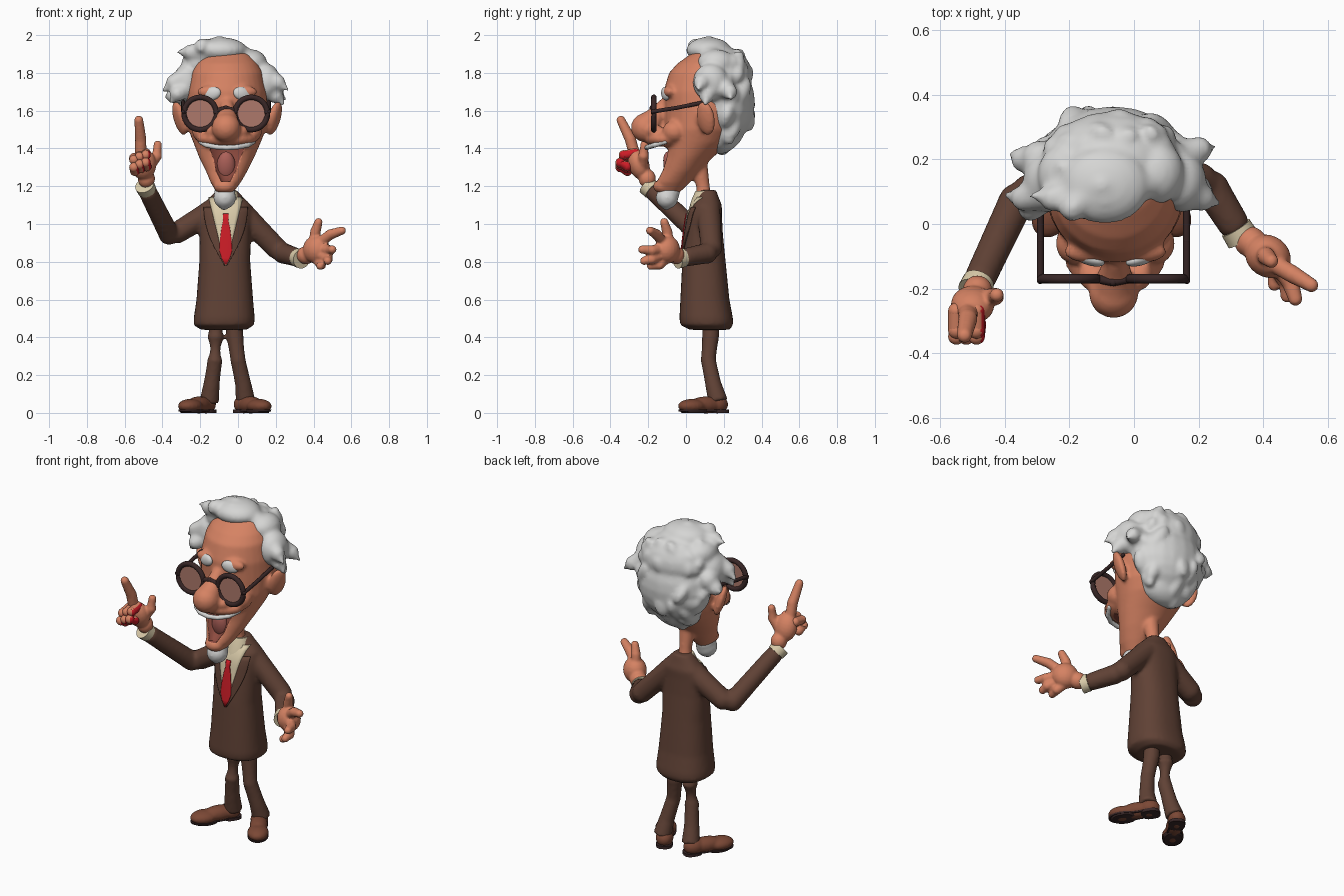
import bpy, bmesh, math, random
from mathutils import Vector, Matrix, Euler

if "Cube" in bpy.data.objects:
    bpy.data.objects.remove(bpy.data.objects["Cube"])

random.seed(4)

def mat(name, r, g, b):
    m = bpy.data.materials.new(name)
    m.diffuse_color = (r, g, b, 1)
    m.use_nodes = True
    m.node_tree.nodes["Principled BSDF"].inputs["Base Color"].default_value = m.diffuse_color
    return m

SKIN = mat("skin", .67, .225, .125)
HAIR = mat("white_hair", .67, .67, .66)
SUIT = mat("suit_brown", .118, .054, .036)
SHOE = mat("shoe_brown", .2, .065, .036)
SHIRT = mat("shirt_cream", .7, .6, .4)
TIE = mat("tie_red", .6, .012, .02)
DARK = mat("dark_frame", .04, .02, .02)
TONGUE = mat("tongue_pink", .42, .12, .1)
MOUTH = mat("mouth_inside", .27, .07, .05)
LENS = mat("lens_tint", .42, .19, .145)

def ell(bm, c, r, rot=(0, 0, 0)):
    m = Matrix.Translation(c) @ Euler(rot).to_matrix().to_4x4() @ Matrix.Diagonal((*r, 1))
    bmesh.ops.create_uvsphere(bm, u_segments=20, v_segments=12, radius=1, matrix=m)

def skin_rings(bm, rings):
    vs = [[bm.verts.new(p) for p in ring] for ring in rings]
    n = len(vs[0])
    for a, b in zip(vs, vs[1:]):
        for i in range(n):
            bm.faces.new((a[i], a[(i + 1) % n], b[(i + 1) % n], b[i]))
    bm.faces.new(vs[0][::-1])
    bm.faces.new(vs[-1])

def loft(bm, rows, n=2.0, seg=32):
    """Stack of superellipses: rows are (z, cx, cy, rx, ry)."""
    def pt(a, z, cx, cy, rx, ry):
        c, s = math.cos(a), math.sin(a)
        f = lambda v: math.copysign(abs(v) ** (2 / n), v)
        return cx + rx * f(c), cy + ry * f(s), z
    skin_rings(bm, [[pt(math.tau * i / seg, *r) for i in range(seg)] for r in rows])

def tube(bm, pts, radii, round_ends=True, seg=14):
    pts = [Vector(p) for p in pts]
    if not isinstance(radii, (list, tuple)):
        radii = [radii] * len(pts)
    rings = []
    for i, p in enumerate(pts):
        t = pts[min(i + 1, len(pts) - 1)] - pts[max(i - 1, 0)]
        q = t.to_track_quat('Z', 'Y')
        rings.append([p + q @ Vector((math.cos(a), math.sin(a), 0)) * radii[i]
                      for a in (math.tau * k / seg for k in range(seg))])
    skin_rings(bm, rings)
    if round_ends:
        for p, r in zip(pts, radii):
            ell(bm, p, (r, r, r))

def finish(bm, name, mats, voxel=0, smooth=3, angle=50):
    bmesh.ops.recalc_face_normals(bm, faces=bm.faces)
    me = bpy.data.meshes.new(name)
    bm.to_mesh(me)
    bm.free()
    ob = bpy.data.objects.new(name, me)
    bpy.context.collection.objects.link(ob)
    for m in mats:
        me.materials.append(m)
    for p in me.polygons:
        p.use_smooth = True
    me.set_sharp_from_angle(angle=math.radians(angle))
    if voxel:
        r = ob.modifiers.new("merge", 'REMESH')
        r.mode, r.voxel_size, r.use_smooth_shade = 'VOXEL', voxel, True
        s = ob.modifiers.new("soften", 'SMOOTH')
        s.factor, s.iterations = .5, smooth
    return ob

CX = -.058  # middle of the face

# Head: skull and jaw loft, nose, muzzle, cheeks, chin, ears, neck
bm = bmesh.new()
loft(bm, [(1.16, -.07, -.09, .04, .05), (1.22, -.065, -.07, .08, .09), (1.28, -.06, -.03, .11, .105),
          (1.35, -.06, .01, .145, .13), (1.43, CX, .055, .178, .175), (1.5, CX, .08, .205, .195),
          (1.6, CX, .1, .215, .215), (1.7, CX, .1, .21, .22), (1.8, CX, .1, .19, .19),
          (1.85, -.06, .11, .165, .155), (1.9, -.06, .12, .12, .095), (1.93, -.06, .12, .05, .05)])
tube(bm, [(CX, -.1, 1.65), (CX, -.15, 1.58), (-.063, -.215, 1.51)], [.03, .05, .077])
ell(bm, (CX, -.095, 1.45), (.16, .125, .055))
ell(bm, (-.07, -.12, 1.2), (.06, .055, .04))
for s in (-1, 1):
    ell(bm, (CX + s * .075, -.16, 1.49), (.04, .045, .036))
    ell(bm, (CX + s * .125, -.06, 1.49), (.06, .065, .06))
    ell(bm, (CX + s * .08, -.085, 1.7), (.08, .036, .035))
    ell(bm, (CX + s * .25, .105, 1.56), (.027, .053, .095), (0, s * .3, s * -.5))
tube(bm, [(-.06, .1, 1.08), (-.06, .09, 1.2), (-.06, .06, 1.36)], [.045, .036, .05])
head = finish(bm, "head", [SKIN, MOUTH], .011)

# Mouth opening cut out of the head
bm = bmesh.new()
loft(bm, [(1.225, -.065, -.165, .025, .035), (1.28, -.065, -.16, .06, .08), (1.34, -.06, -.17, .09, .1),
          (1.39, CX, -.18, .125, .12), (1.41, CX, -.18, .12, .115)])
for f in bm.faces:
    f.material_index = 1
cutter = finish(bm, "mouth_cutter", [SKIN, MOUTH])
cutter.hide_render = True
cutter.hide_set(True)
b = head.modifiers.new("mouth", 'BOOLEAN')
b.operation, b.object, b.solver = 'DIFFERENCE', cutter, 'EXACT'

bm = bmesh.new()
ell(bm, (-.063, -.082, 1.305), (.05, .036, .08), (.2, 0, 0))
finish(bm, "tongue", [TONGUE])

bm = bmesh.new()
tube(bm, [(CX + x, y, z) for x, y, z in ((-.14, -.11, 1.435), (-.11, -.165, 1.418), (-.06, -.198, 1.408),
     (0, -.208, 1.404), (.06, -.198, 1.408), (.11, -.165, 1.418), (.14, -.11, 1.435))], .014)
finish(bm, "teeth", [HAIR], .007, 2)

# Beard and eyebrows
bm = bmesh.new()
tube(bm, [(-.07, -.085, 1.175), (-.07, -.1, 1.14), (-.075, -.105, 1.09)], [.055, .06, .02])
finish(bm, "beard", [HAIR], .01)
for s in (-1, 1):
    bm = bmesh.new()
    ell(bm, (CX + s * .08, -.108, 1.69), (.05, .02, .035), (0, s * .25, s * .3))
    finish(bm, "eyebrow", [HAIR])

# Hair: big masses, seeded clumps and loose wisps
bm = bmesh.new()
for c, r in (((-.065, .2, 1.645), (.225, .165, .22)), ((-.065, .19, 1.79), (.21, .16, .15)),
             ((-.09, .12, 1.92), (.14, .12, .068)), ((-.065, .18, 1.47), (.155, .095, .1)),
             ((-.27, .13, 1.75), (.075, .095, .1)), ((.15, .13, 1.75), (.075, .095, .1)),
             ((-.215, .15, 1.85), (.085, .1, .075)), ((.07, .16, 1.85), (.085, .1, .075))):
    ell(bm, c, r)
for i in range(34):
    d = Vector((random.uniform(-1, 1), random.uniform(-.1, 1), random.uniform(-1, 1))).normalized()
    p = Vector((-.065 + d.x * .2, .2 + d.y * .13, 1.67 + d.z * .23))
    ell(bm, p, (random.uniform(.04, .06), .04, random.uniform(.06, .1)),
        (random.uniform(-.8, .8), random.uniform(-.8, .8), random.uniform(0, 3)))
for a, c, e in (((-.27, .1, 1.78), (-.34, .08, 1.75), (-.4, .09, 1.7)),
                ((-.29, .2, 1.72), (-.34, .2, 1.68), (-.385, .22, 1.67)),
                ((-.27, .1, 1.72), (-.32, .05, 1.69), (-.36, .05, 1.64)),
                ((-.18, .1, 1.9), (-.25, .08, 1.91), (-.32, .09, 1.91)),
                ((-.14, .1, 1.92), (-.19, .05, 1.94), (-.2, .01, 1.92)),
                ((-.1, .12, 1.935), (-.09, .08, 1.945), (-.03, .05, 1.92)),
                ((.03, .13, 1.88), (.08, .14, 1.85), (.12, .1, 1.82)),
                ((.15, .12, 1.78), (.21, .08, 1.75), (.265, .06, 1.71)),
                ((.15, .2, 1.72), (.2, .23, 1.7), (.25, .24, 1.66)),
                ((.15, .14, 1.73), (.2, .11, 1.68), (.245, .1, 1.63))):
    tube(bm, [a, c, e], [.06, .042, .008])
finish(bm, "hair", [HAIR], .012, 5)

# Glasses: two rims, bridge, temples and lenses
bm = bmesh.new()
for x, tx in ((-.2, -.29), (.07, .163)):
    tube(bm, [(x + .086 * math.cos(a), -.17, 1.585 + .086 * math.sin(a))
              for a in (math.tau * i / 32 for i in range(34))], .015, False, 10)
    tube(bm, [(tx, -.175, 1.595), (tx, -.05, 1.615), (tx, .1, 1.645)], .011, True, 10)
tube(bm, [(-.115, -.17, 1.6), (-.065, -.18, 1.615), (-.015, -.17, 1.6)], .013, True, 10)
finish(bm, "glasses_frame", [DARK], 0, 0, 80)
for x in (-.2, .07):
    bm = bmesh.new()
    bmesh.ops.create_cone(bm, cap_ends=True, segments=32, radius1=.083, radius2=.083, depth=.006,
                          matrix=Matrix.Translation((x, -.17, 1.585)) @ Matrix.Rotation(math.pi / 2, 4, 'X'))
    finish(bm, "lens", [LENS])

# Jacket: torso loft merged with both sleeves
TORSO = [(.44, -.075, .125, .12, .105), (.465, -.075, .11, .16, .14), (.5, -.073, .107, .162, .142),
         (.6, -.07, .1, .15, .13),
         (.8, -.07, .095, .135, .115), (.95, -.068, .095, .135, .1), (1.05, -.065, .1, .138, .09),
         (1.1, -.06, .11, .13, .08), (1.14, -.06, .115, .09, .058), (1.18, -.06, .115, .052, .045)]
ARMS = [((-.15, .11, 1.06), (-.32, .1, .955), (-.365, .07, .945), (-.475, -.165, 1.165)),
        ((.02, .12, 1.06), (.2, .135, .875), (.24, .11, .845), (.305, .005, .825))]
bm = bmesh.new()
loft(bm, TORSO, 2.4)
for arm in ARMS:
    tube(bm, arm, [.064, .058, .056, .05])
finish(bm, "jacket", [SUIT], .012)

def torso_front(x, z):
    for a, b in zip(TORSO, TORSO[1:]):
        if z <= b[0]:
            t = (z - a[0]) / (b[0] - a[0])
            cx, cy, rx, ry = (a[i] + (b[i] - a[i]) * t for i in range(1, 5))
            d = min(abs(x - cx) / rx, .97)
            return cy - ry * (1 - d ** 2.4) ** (1 / 2.4)

def plate(name, rows, m, lift):
    """Thin sheet laid on the jacket front: rows are (z, left x, right x)."""
    bm = bmesh.new()
    grid = [[bm.verts.new((x, torso_front(x, z) - lift, z)) for x in
             (l + (r - l) * i / 8 for i in range(9))] for z, l, r in rows]
    for a, b in zip(grid, grid[1:]):
        for i in range(8):
            bm.faces.new((a[i], a[i + 1], b[i + 1], b[i]))
    ob = finish(bm, name, [m])
    s = ob.modifiers.new("thickness", 'SOLIDIFY')
    s.thickness, s.offset = .006, 0

# Shirt front, tie and lapels
V = lambda z: .003 + .085 * (z - .78) / .35
ZS = [.78 + .36 * i / 14 for i in range(15)]
TX = -.065
plate("shirt_front", [(z, TX - V(z), TX + V(z)) for z in ZS], SHIRT, .004)
plate("tie", [(z, TX - w, TX + w) for z, w in ((.785, .003), (.82, .022), (.86, .034), (.92, .03), (.98, .022),
                                                (1.02, .013), (1.03, .015), (1.055, .015))], TIE, .011)
for s in (-1, 1):
    plate("lapel", [(z, TX + s * V(z), TX + s * (V(z) + .004 + .045 * math.sin(math.pi * min(1, (z - .78) / .42))))
                    for z in ZS[:13]], SUIT, .006)

bm = bmesh.new()
loft(bm, [(1.08, -.062, .085, .08, .07), (1.13, -.06, .092, .07, .062), (1.175, -.06, .1, .054, .05)])
finish(bm, "shirt_collar", [SHIRT])

# Shirt cuffs
for *_, el, wr in ARMS:
    d = (Vector(wr) - Vector(el)).normalized()
    bm = bmesh.new()
    tube(bm, [Vector(wr) + d * .02, Vector(wr) + d * .062], [.05, .052], False, 20)
    finish(bm, "cuff", [SHIRT])

# Hands: palm plus rounded fingers
def hand(name, palm, fingers):
    bm = bmesh.new()
    for c, r, rot in palm:
        ell(bm, c, r, rot)
    for f in fingers:
        tube(bm, f[:-1], [f[-1] * 1.08] * (len(f) - 2) + [f[-1] * .85])
    finish(bm, name, [SKIN], .007)

hand("raised_hand", [((-.5, -.25, 1.315), (.068, .055, .085), (.35, 0, 0)), ((-.485, -.205, 1.24), (.046, .046, .05), (0, 0, 0))],
     [((-.515, -.27, 1.36), (-.515, -.295, 1.45), (-.525, -.345, 1.55), .028),
      ((-.47, -.23, 1.3), (-.43, -.225, 1.36), (-.425, -.22, 1.42), .026)])
hand("open_hand", [((.415, -.1, .865), (.075, .065, .075), (0, 0, -.6)), ((.36, -.055, .835), (.05, .048, .048), (0, 0, 0))],
     [((.4, -.09, .89), (.41, -.1, .96), (.426, -.115, 1.01), .026),
      ((.43, -.12, .9), (.49, -.155, .945), (.55, -.19, .965), .026),
      ((.44, -.12, .87), (.485, -.18, .86), (.5, -.232, .865), .026),
      ((.43, -.12, .84), (.475, -.18, .815), (.475, -.222, .805), .026),
      ((.41, -.1, .82), (.44, -.14, .785), (.435, -.187, .778), .025)])

# Curled fingers, red on the side turned inward
for x, z in ((-.55, 1.32), (-.52, 1.335), (-.488, 1.345)):
    bm = bmesh.new()
    tube(bm, [(x, -.27, z + .03), (x, -.33, z + .02), (x, -.348, z - .02), (x + .004, -.31, z - .04)], .026)
    bmesh.ops.recalc_face_normals(bm, faces=bm.faces)
    for f in bm.faces:
        f.material_index = int(f.normal.x > .55)
    finish(bm, "curled_finger", [SKIN, TIE], angle=80)

# Trouser legs
bm = bmesh.new()
for xs in ((-.12, -.118, -.122, -.14, -.152), (-.025, -.016, .0, .028, .04)):
    tube(bm, list(zip(xs, (.13, .13, .118, .145, .17), (.52, .4, .28, .15, .06))), [.05, .045, .04, .043, .052], False, 20)
finish(bm, "trousers", [SUIT], .009)

# Shoes with dark soles, toes turned out
for name, cx, turn in (("left", -.212, -32), ("right", .072, 32)):
    M = Matrix.Translation((cx, .097, 0)) @ Matrix.Rotation(math.radians(turn), 4, 'Z')
    bm = bmesh.new()
    ell(bm, (0, .08, .045), (.05, .062, .048))
    ell(bm, (0, .01, .042), (.05, .1, .045))
    ell(bm, (0, -.075, .036), (.06, .082, .038))
    bm.transform(M)
    finish(bm, name + "_shoe", [SHOE], .008, 2)
    bm = bmesh.new()
    loft(bm, [(.008, 0, -.07, .057, .083), (.017, 0, -.07, .059, .085)])
    loft(bm, [(.008, 0, 0, .042, .135), (.017, 0, 0, .042, .135)])
    loft(bm, [(0, 0, .09, .046, .053), (.018, 0, .09, .046, .053)], 2.6)
    loft(bm, [(0, 0, -.065, .05, .07), (.01, 0, -.065, .056, .08)])
    bm.transform(M)
    finish(bm, name + "_sole", [DARK])
